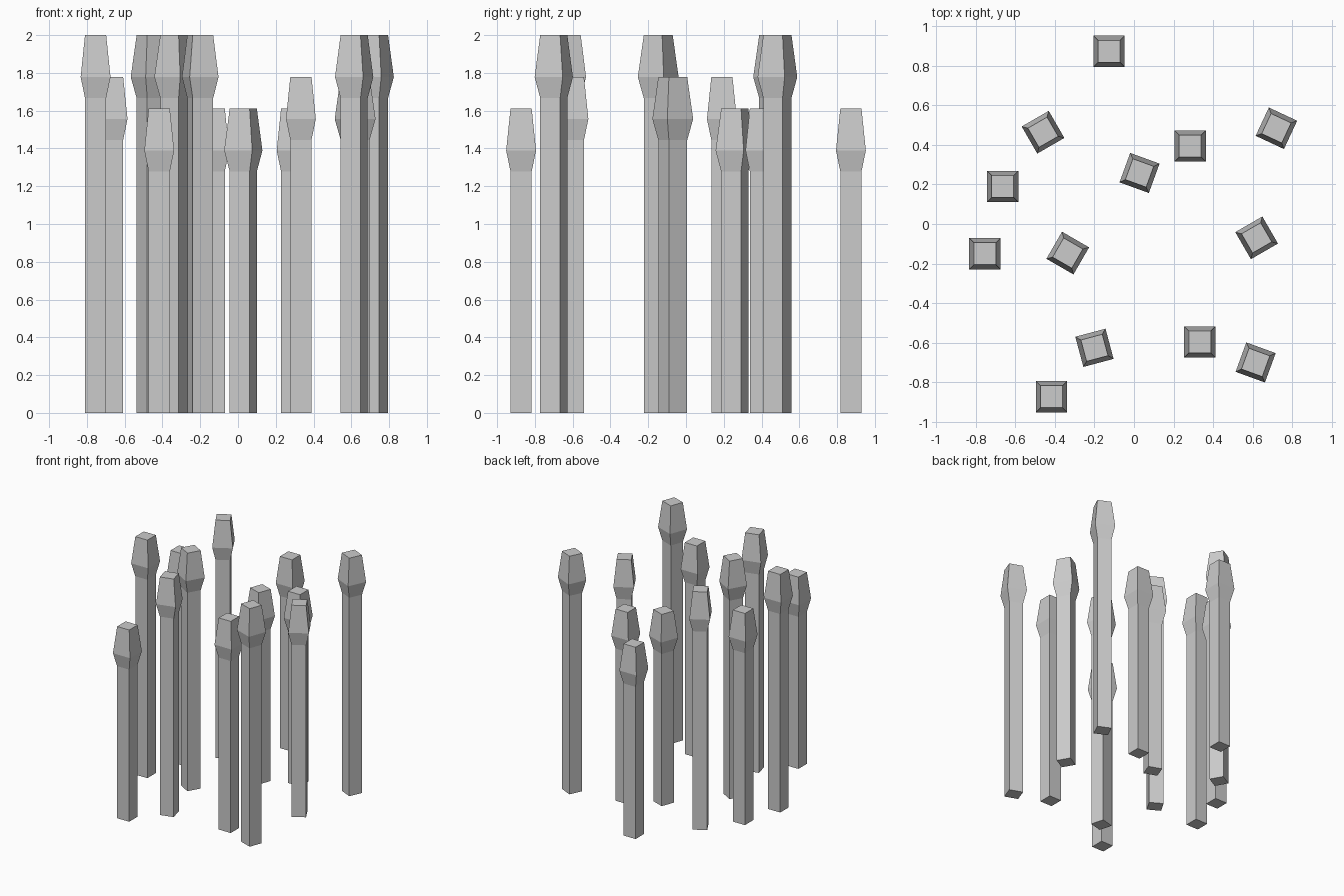
import bpy, bmesh
from math import radians

if "Cube" in bpy.data.objects:
    bpy.data.objects.remove(bpy.data.objects["Cube"])

# Post section: (distance from the top, half width); None is the ground
PROFILE = [(None, 0.056), (0.333, 0.056), (0.222, 0.079), (0.0, 0.056)]
TALL, MID, LOW = 2.0, 1.778, 1.611

# x, y, turn in degrees, height
POSTS = [
    (-0.126, 0.873, 0, LOW), (-0.46, 0.464, 30, TALL), (-0.664, 0.19, 0, MID),
    (-0.754, -0.15, 0, TALL), (-0.335, -0.147, -30, TALL), (0.028, 0.258, -20, LOW),
    (0.284, 0.394, 0, LOW), (0.72, 0.484, -25, TALL), (0.62, -0.07, 30, MID),
    (-0.2, -0.626, 15, TALL), (0.333, -0.596, 0, MID), (0.615, -0.7, -20, TALL),
    (-0.417, -0.873, 0, LOW),
]


def make_post(index, x, y, turn, height):
    """Square post with a flared, tapered cap."""
    bm = bmesh.new()
    rings = []
    for drop, r in PROFILE:
        z = 0.0 if drop is None else height - drop
        rings.append([bm.verts.new((sx * r, sy * r, z))
                      for sx, sy in ((-1, -1), (1, -1), (1, 1), (-1, 1))])
    for a, b in zip(rings, rings[1:]):
        for i in range(4):
            j = (i + 1) % 4
            bm.faces.new((a[i], a[j], b[j], b[i]))
    bm.faces.new(rings[0][::-1])
    bm.faces.new(rings[-1])
    mesh = bpy.data.meshes.new(f"post_{index:02d}")
    bm.to_mesh(mesh)
    bm.free()
    post = bpy.data.objects.new(f"post_{index:02d}", mesh)
    post.location = (x, y, 0)
    post.rotation_euler.z = radians(turn)
    bpy.context.collection.objects.link(post)


# Scattered group of posts
for n, spec in enumerate(POSTS, 1):
    make_post(n, *spec)
